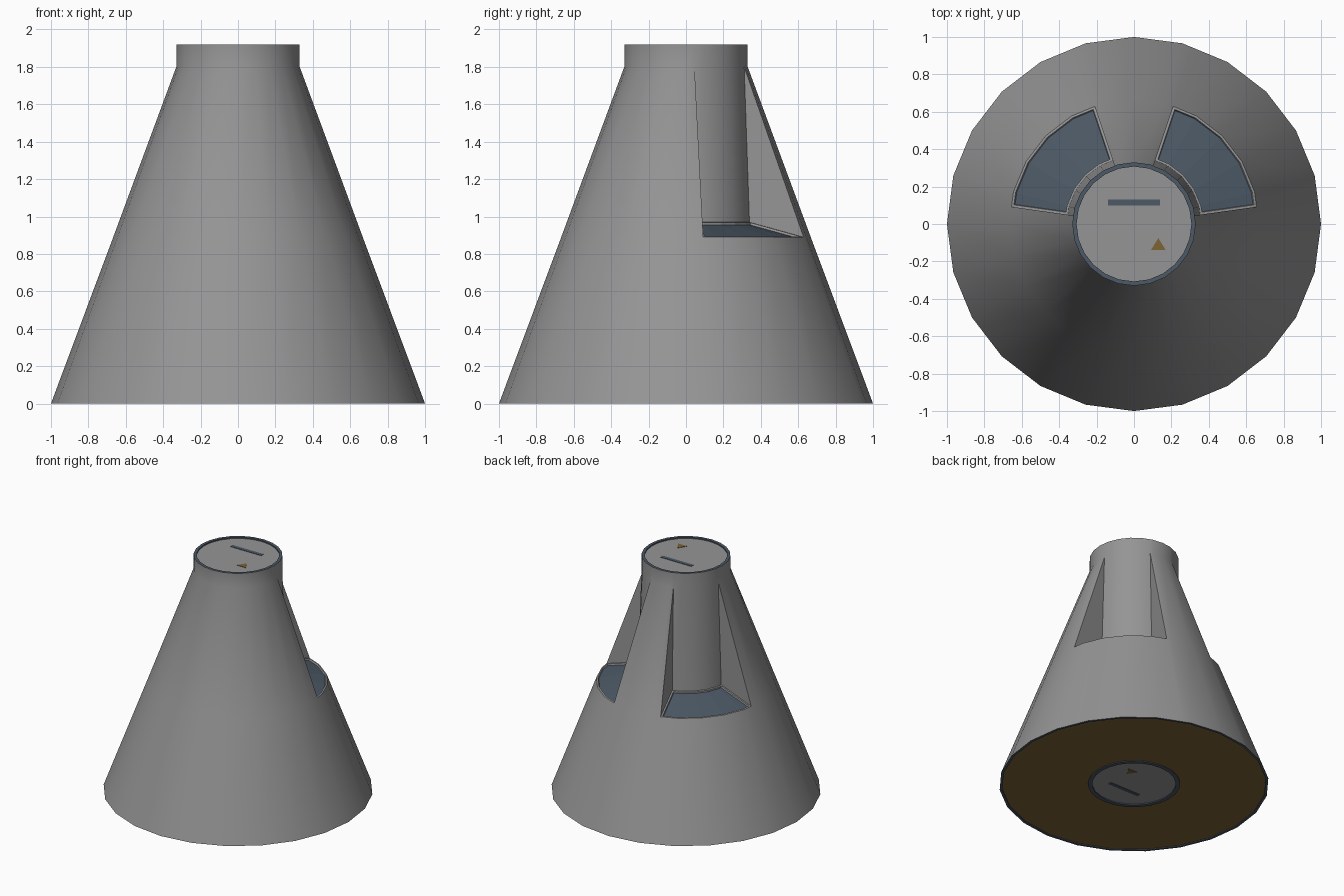
import bpy, bmesh, math
from mathutils import Vector

if "Cube" in bpy.data.objects:
    bpy.data.objects.remove(bpy.data.objects["Cube"])

def material(name, rgb):
    m = bpy.data.materials.new(name)
    m.diffuse_color = (*rgb, 1)
    m.use_nodes = True
    m.node_tree.nodes["Principled BSDF"].inputs["Base Color"].default_value = m.diffuse_color
    return m

MATS = [material("grey", (0.30, 0.30, 0.30)),
        material("slate_blue", (0.073, 0.10, 0.133)),
        material("brown", (0.21, 0.125, 0.036))]
GREY, BLUE, BROWN = range(3)
STEP = 15                                   # 24-sided cone

def point(angle, r, z):
    """Point on a 24-sided polygon ring; in-between angles lie on its flats."""
    half = math.radians(STEP / 2)
    r *= math.cos(half) / math.cos(math.radians(angle % STEP) - half)
    a = math.radians(angle)
    return Vector((r * math.cos(a), r * math.sin(a), z))

def finish(name, bm, smooth=None):
    bmesh.ops.remove_doubles(bm, verts=bm.verts, dist=1e-5)
    mesh = bpy.data.meshes.new(name)
    bm.to_mesh(mesh)
    bm.free()
    for m in MATS:
        mesh.materials.append(m)
    ob = bpy.data.objects.new(name, mesh)
    bpy.context.collection.objects.link(ob)
    if smooth:
        bpy.ops.object.select_all(action='DESELECT')
        ob.select_set(True)
        bpy.context.view_layer.objects.active = ob
        bpy.ops.object.shade_smooth_by_angle(angle=math.radians(smooth))
    return ob

def face(bm, pts, mat):
    f = bm.faces.new([bm.verts.new(p) for p in pts])
    f.material_index = mat
    return f

def band(bm, a, b, lo, hi, mat=GREY):
    """One quad between two angles and two (radius, height) rings."""
    pts = [point(a, *lo), point(b, *lo), point(b, *hi), point(a, *hi)]
    if lo[0] == 0:
        pts = pts[1:]
    elif hi[0] == 0:
        pts = pts[:3]
    return face(bm, pts, mat)

def lathe(name, rings, mats):
    bm = bmesh.new()
    for a in range(0, 360, STEP):
        for i, mat in enumerate(mats):
            band(bm, a, a + STEP, rings[i], rings[i + 1], mat)
    return finish(name, bm)

# Cone body with two scooped recesses at the back
FOOT, LEDGE, NECK, TOP = (1, 0), (0.667, 0.89), (0.33, 1.8), (0.33, 1.92)
INNER = (0.36, 0.97)
CUTS = [(8, 71.5), (108.5, 172)]
angles = sorted(set(range(0, 361, STEP)) | {a for c in CUTS for a in c})

body, ledge = bmesh.new(), bmesh.new()
for a, b in zip(angles, angles[1:]):
    band(body, a, b, FOOT, LEDGE)
    band(body, a, b, NECK, TOP)
    if any(s <= a and b <= e for s, e in CUTS):
        band(body, a, b, INNER, NECK)
        band(ledge, a, b, LEDGE, INNER)
    else:
        band(body, a, b, LEDGE, NECK)
for s, e in CUTS:                           # side walls of the recesses
    face(body, [point(s, *p) for p in (LEDGE, INNER, NECK)], GREY)
    face(body, [point(e, *p) for p in (LEDGE, NECK, INNER)], GREY)
finish("cone_body", body, 40)

# Ledges: grey lip around a sunken blue pane
bmesh.ops.remove_doubles(ledge, verts=ledge.verts, dist=1e-5)
panes = list(ledge.faces)
for width, depth in ((0.012, 0), (0.003, -0.012)):
    bmesh.ops.inset_region(ledge, faces=panes, thickness=width, depth=depth,
                           use_boundary=True, use_even_offset=True)
for f in panes:
    f.material_index = BLUE
finish("recess_ledges", ledge)

# Underside: grey hub disc, blue hub ring, brown plate, blue outer rim
lathe("underside",
      [(0, 0.008), (0.31, 0.008), (0.31, 0), (0.342, 0), (0.342, 0.006),
       (0.98, 0.006), (0.98, 0), (1, 0)],
      [GREY, BLUE, BLUE, BLUE, BROWN, BLUE, BLUE])

# Neck top: blue rim around a grey disc
lathe("neck_cap", [(0.33, 1.92), (0.307, 1.92), (0.307, 1.91), (0, 1.91)],
      [BLUE, BLUE, GREY])

# Small painted marks on the two discs, mirrored underneath
def plate(name, outline, z, up, mat):
    bm = bmesh.new()
    pts = [Vector((x, y * up, z)) for x, y in outline]
    f = face(bm, pts if up > 0 else pts[::-1], mat)
    ext = bmesh.ops.extrude_face_region(bm, geom=[f])
    bmesh.ops.translate(bm, vec=(0, 0, 0.003 * up),
                        verts=[v for v in ext["geom"] if isinstance(v, bmesh.types.BMVert)])
    bmesh.ops.recalc_face_normals(bm, faces=bm.faces)
    for g in bm.faces:
        g.material_index = mat
    finish(name, bm)

BAR = [(-0.14, 0.10), (0.14, 0.10), (0.14, 0.13), (-0.14, 0.13)]
TRIANGLE = [(0.09, -0.14), (0.17, -0.14), (0.13, -0.075)]
for side, z, up in (("top", 1.91, 1), ("bottom", 0.008, -1)):
    plate(side + "_bar", BAR, z, up, BLUE)
    plate(side + "_triangle", TRIANGLE, z, up, BROWN)
